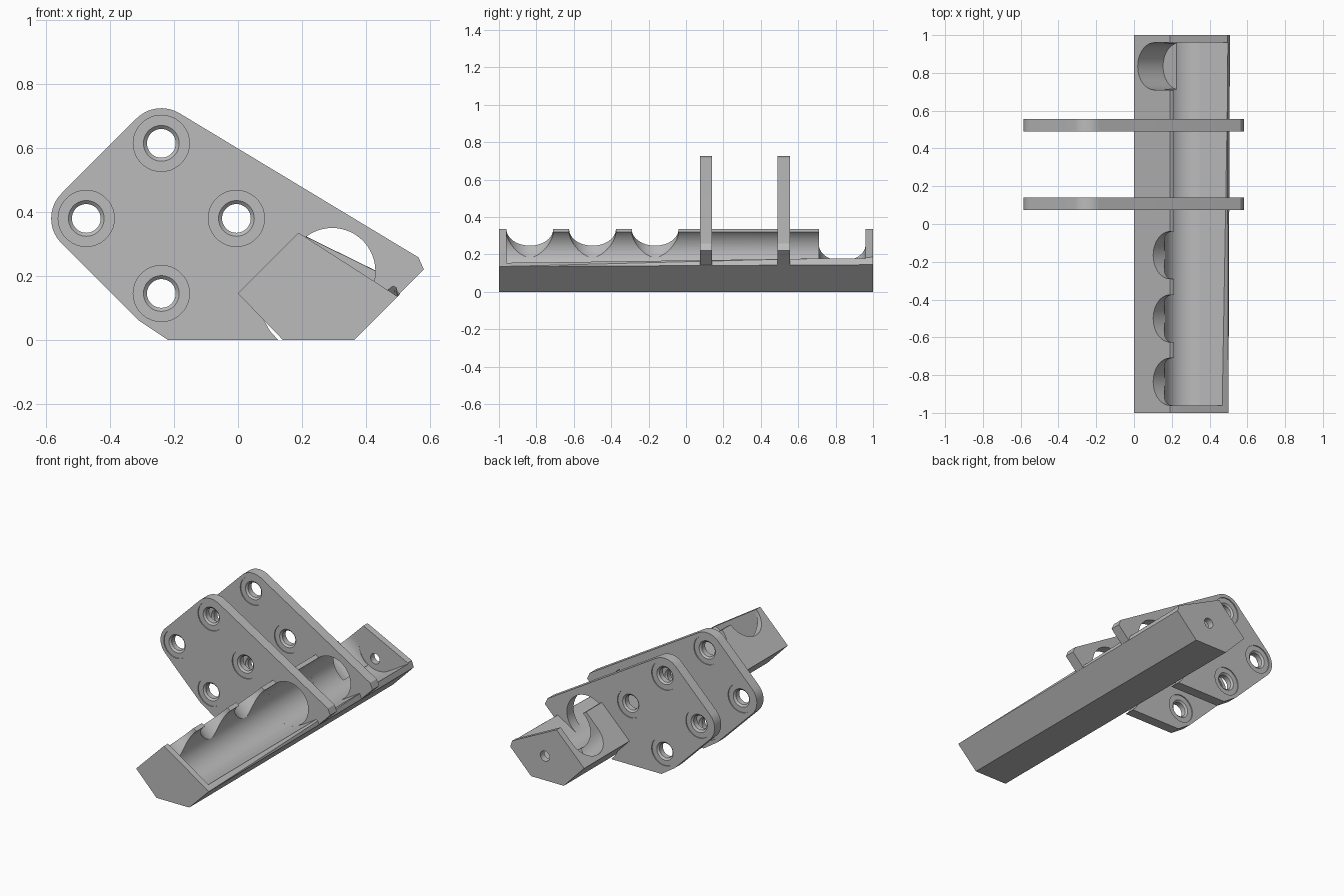
import bpy, bmesh
from math import sin, cos, radians
from mathutils import Vector

cube = bpy.data.objects.get("Cube")
if cube:
    bpy.data.objects.remove(cube, do_unlink=True)

grey = bpy.data.materials.new("plain grey")
grey.use_nodes = True
colour = (0.5, 0.5, 0.5, 1)
grey.diffuse_color = colour
grey.node_tree.nodes["Principled BSDF"].inputs["Base Color"].default_value = colour


def along_y(a, b, t):
    return Vector((a, t, b))


def arc(cx, cz, r, start, end, n):
    angles = [radians(start + (end - start) * i / n) for i in range(n + 1)]
    return [(cx + r * cos(a), cz + r * sin(a)) for a in angles]


def loft(name, sections, place=along_y):
    """Solid through matching profiles, each given as (distance, points)."""
    bm = bmesh.new()
    rings = [[bm.verts.new(place(a, b, t)) for a, b in pts] for t, pts in sections]
    n = len(rings[0])
    for r1, r2 in zip(rings, rings[1:]):
        for i in range(n):
            j = (i + 1) % n
            bm.faces.new((r1[i], r1[j], r2[j], r2[i]))
    bm.faces.new(rings[0])
    bm.faces.new(rings[-1])
    bmesh.ops.recalc_face_normals(bm, faces=bm.faces)
    mesh = bpy.data.meshes.new(name)
    bm.to_mesh(mesh)
    bm.free()
    mesh.materials.append(grey)
    obj = bpy.data.objects.new(name, mesh)
    bpy.context.collection.objects.link(obj)
    return obj


def cut(obj, cutter):
    cutter.hide_render = True
    mod = obj.modifiers.new("cut", 'BOOLEAN')
    mod.operation = 'DIFFERENCE'
    mod.solver = 'EXACT'
    mod.object = cutter
    bpy.context.view_layer.objects.active = obj
    bpy.ops.object.modifier_apply(modifier=mod.name)
    bpy.data.objects.remove(cutter, do_unlink=True)


def smooth(obj):
    bpy.ops.object.select_all(action='DESELECT')
    obj.select_set(True)
    bpy.context.view_layer.objects.active = obj
    bpy.ops.object.shade_smooth_by_angle(angle=radians(30))


# Trough body, its lower rim rising toward the back
base = [(0.19, 0.335), (0, 0.145), (0.14, 0), (0.365, 0)]
front = base + [(0.5, 0.135), (0.49, 0.142)]
back = base + [(0.508, 0.145), (0.495, 0.185)]
trough = loft("trough", [(-1, front), (1, back)])

# Round channel with a flat ramp up to the lower rim
CX, CZ, R = 0.295, 0.215, 0.135
bore = arc(CX, CZ, R, 90, 298, 36)
cut(trough, loft("channel_cutter", [
    (-0.96, bore + [(0.6, 0.225), (0.6, 0.5)]),
    (0.96, bore + [(0.6, 0.24), (0.6, 0.5)])]))


# Scallops and the deeper rear port, bored square to the upper left face
def bore_side(y, x, z, depth):
    centre, slope = Vector((x, y, z)), 0.7071

    def place(a, b, t):
        return centre + Vector((slope * (b + t), a, slope * (b - t)))

    profile = arc(0, 0, 0.125, 180, 360, 24) + [(0.125, 0.3), (-0.125, 0.3)]
    cut(trough, loft("port_cutter", [(-0.2, profile), (depth, profile)], place))


for y in (-0.835, -0.5, -0.165):
    bore_side(y, 0.19, 0.335, 0.12)
bore_side(0.835, 0.108, 0.253, 0.19)

# Small screw hole in the back wall
hole = arc(0.27, 0.15, 0.032, 0, 345, 23)
cut(trough, loft("screw_cutter", [(0.9, hole), (1.1, hole)]))
smooth(trough)

# Two mounting plates
outline = ([(-0.22, 0)]
           + arc(-0.24, 0.145, 0.11, 232, 225, 1)
           + arc(-0.475, 0.38, 0.11, 225, 135, 10)
           + arc(-0.24, 0.615, 0.11, 135, 59, 10)
           + [(0.565, 0.258), (0.582, 0.22), (0.363, 0.002), (0.2, 0.03),
              (0.075, 0.072), (0.1, 0.028), (0.125, 0)])
bolts = [(-0.24, 0.615), (-0.475, 0.38), (-0.005, 0.38), (-0.24, 0.145)]

for name, y0 in (("front_plate", 0.075), ("rear_plate", 0.49)):
    y1 = y0 + 0.065
    plate = loft(name, [(y0, outline), (y1, outline)])
    ring = arc(CX, CZ, R, 0, 354, 59)
    cut(plate, loft("bore_cutter", [(y0 - 0.1, ring), (y1 + 0.1, ring)]))
    # Bolt holes, counterbored and chamfered on both sides
    steps = [(-0.02, 0.088), (0.006, 0.088), (0.006, 0.056), (0.016, 0.045)]
    rings = ([(y0 + d, r) for d, r in steps]
             + [(y1 - d, r) for d, r in reversed(steps)])
    for x, z in bolts:
        cut(plate, loft("bolt_cutter",
                        [(y, arc(x, z, r, 0, 350, 35)) for y, r in rings]))
    smooth(plate)
